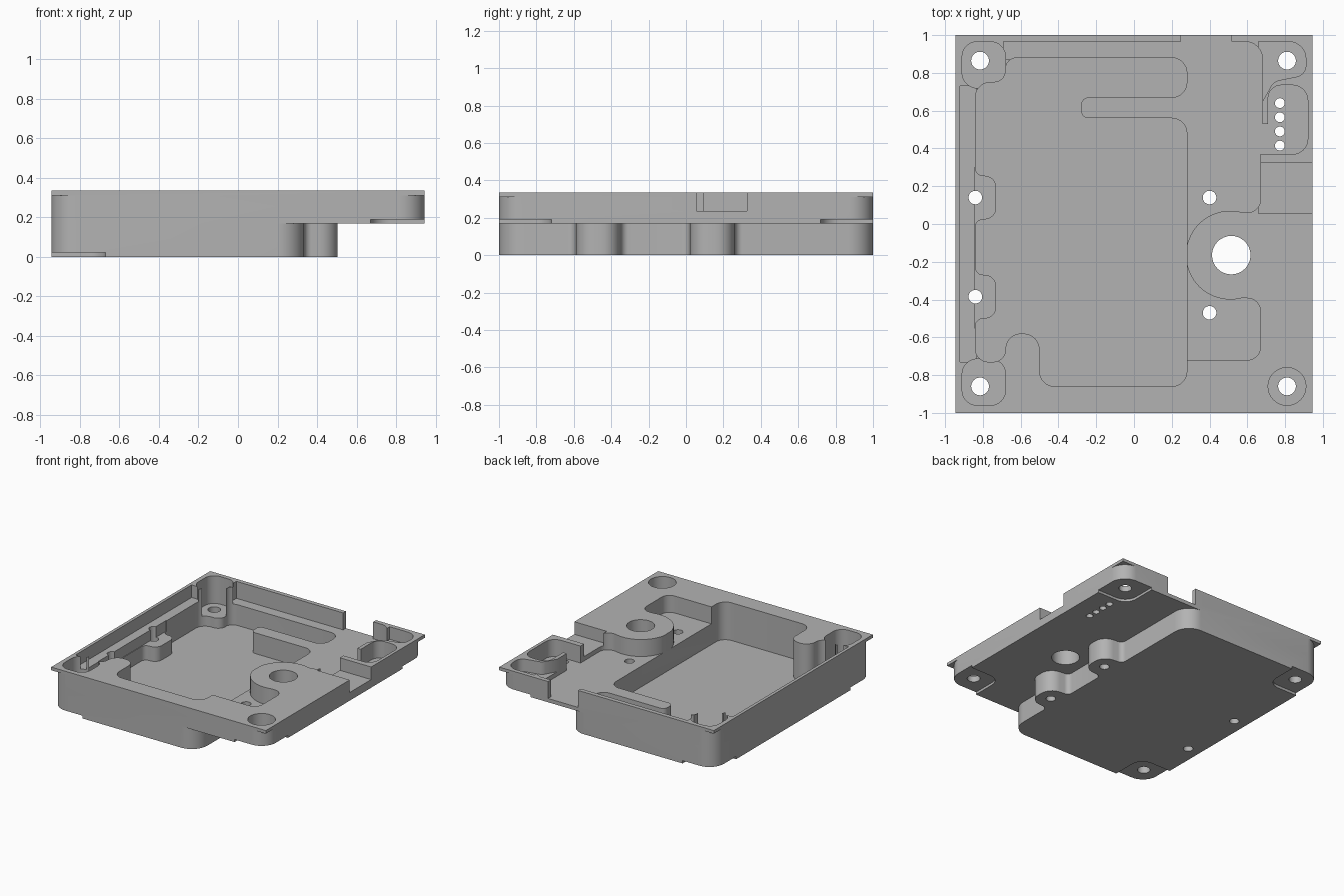
import bpy, bmesh, math
from mathutils import Vector

if "Cube" in bpy.data.objects:
    bpy.data.objects.remove(bpy.data.objects["Cube"])

TOP = 0.335          # rim height
SHELF = 0.20         # raised shelf height
STEP = 0.235         # shallow pocket height
FLOOR = 0.035        # deep pocket floor
HIGH = 0.5           # cutters end above the rim


def rounded(corners):
    """Outline from (x, y[, fillet radius]) corners."""
    pts, n = [], len(corners)
    for i, c in enumerate(corners):
        p = Vector(c[:2])
        if len(c) < 3:
            pts.append(p)
            continue
        a = (Vector(corners[i - 1][:2]) - p).normalized()
        b = (Vector(corners[(i + 1) % n][:2]) - p).normalized()
        half = a.angle(b) / 2
        r = c[2]
        mid = p + (a + b).normalized() * r / math.sin(half)
        s, e = p + a * r / math.tan(half) - mid, p + b * r / math.tan(half) - mid
        turn = s.angle(e)
        sign = 1 if s.x * e.y - s.y * e.x > 0 else -1
        start = math.atan2(s.y, s.x)
        for k in range(9):
            t = start + sign * turn * k / 8
            pts.append(mid + Vector((math.cos(t), math.sin(t))) * r)
    return pts


def rect(x0, y0, x1, y1, r=0):
    cs = [(x0, y0), (x1, y0), (x1, y1), (x0, y1)]
    return [c + (r,) for c in cs] if r else cs


def disc(x, y, r, n=40):
    return [(x + r * math.cos(math.tau * k / n), y + r * math.sin(math.tau * k / n))
            for k in range(n)]


def prism(name, corners, z0, z1):
    bm = bmesh.new()
    face = bm.faces.new([bm.verts.new((p.x, p.y, z0)) for p in rounded(corners)])
    up = bmesh.ops.extrude_face_region(bm, geom=[face])["geom"]
    bmesh.ops.translate(bm, vec=(0, 0, z1 - z0),
                        verts=[v for v in up if isinstance(v, bmesh.types.BMVert)])
    bmesh.ops.recalc_face_normals(bm, faces=bm.faces)
    mesh = bpy.data.meshes.new(name)
    bm.to_mesh(mesh)
    bm.free()
    ob = bpy.data.objects.new(name, mesh)
    bpy.context.collection.objects.link(ob)
    return ob


def combine(base, tool, op):
    mod = base.modifiers.new("shape", 'BOOLEAN')
    mod.operation, mod.solver, mod.object = op, 'EXACT', tool
    bpy.context.view_layer.objects.active = base
    bpy.ops.object.modifier_apply(modifier=mod.name)
    bpy.data.objects.remove(tool)


def cut(corners, z0, z1=HIGH):
    combine(housing, prism("cutter", corners, z0, z1), 'DIFFERENCE')


# Upper body, square lip and deep lower body with two screw bulges
housing = prism("housing", rect(-0.945, -1, 0.945, 1, 0.125), 0.17, 0.31)
combine(housing, prism("lip", rect(-0.945, -1, 0.945, 1), 0.31, TOP), 'UNION')
lower = [(-0.945, -1, 0.125), (0.335, -1, 0.135)]
for y in (-0.47, 0.14):
    lower += [(0.335, y - 0.125, 0.04), (0.505, y - 0.11, 0.1),
              (0.505, y + 0.11, 0.1), (0.335, y + 0.125, 0.04)]
lower += [(0.335, 1, 0.135), (-0.945, 1, 0.125)]
combine(housing, prism("lower_body", lower, 0, 0.17), 'UNION')

# Deep main pocket, leaving the finger, side bosses, corner bosses and post
deep = [(0.28, -0.86, 0.08), (0.28, 0.56, 0.08), (-0.28, 0.56, 0.04),
        (-0.28, 0.67, 0.04), (0.28, 0.67, 0.08), (0.28, 0.88, 0.08),
        (-0.68, 0.88, 0.06), (-0.68, 0.75, 0.06), (-0.84, 0.75, 0.08)]
for y in (0.14, -0.385):
    deep += [(-0.84, y + 0.12, 0.04), (-0.73, y + 0.11, 0.06),
             (-0.73, y - 0.11, 0.06), (-0.84, y - 0.12, 0.04)]
deep += [(-0.84, -0.73, 0.07), (-0.68, -0.73, 0.065), (-0.68, -0.58, 0.08),
         (-0.5, -0.58, 0.085), (-0.5, -0.86, 0.08)]
cut(deep, FLOOR)

# Left corner bosses, side bosses and left ledge
cut(rect(-0.91, 0.72, -0.68, 0.965, 0.08), 0.115)
cut(rect(-0.91, -0.96, -0.68, -0.715, 0.08), 0.115)
cut(rect(-0.845, -0.55, -0.70, 0.30), 0.15)
cut(rect(-0.92, -0.73, -0.835, 0.73), STEP)

# Back ledge and finger top
cut(rect(-0.69, 0.87, 0.30, 0.965), SHELF)
cut(rect(-0.32, 0.50, 0.30, 0.89), SHELF)

# Right shelf with the cable gap in the back wall, wrapped around the round boss
shelf = prism("shelf_cutter", [
    (0.27, -0.72), (0.67, -0.72, 0.07), (0.67, -0.393, 0.07), (0.5, -0.393),
    (0.5, 0.06), (0.67, 0.06, 0.07), (0.67, 0.5), (0.68, 0.5), (0.68, 0.965, 0.09),
    (0.515, 0.965), (0.515, 1.1), (0.25, 1.1), (0.25, 0.2), (0.27, 0.2)], SHELF, HIGH)
combine(shelf, prism("round_boss", disc(0.51, -0.165, 0.235, 64), 0.1, 0.6), 'DIFFERENCE')
combine(housing, shelf, 'DIFFERENCE')

# Side notch, connector pocket, back right corner pocket and screw counterbore
cut(rect(0.66, 0.055, 1.1, 0.325), STEP)
cut([(0.66, 0.37), (0.92, 0.37, 0.08), (0.92, 0.735, 0.08), (0.71, 0.735, 0.07),
     (0.71, 0.53), (0.66, 0.53)], SHELF)
cut([(0.66, 0.965), (0.91, 0.965, 0.09), (0.91, 0.79, 0.06), (0.74, 0.755, 0.06),
     (0.675, 0.64), (0.66, 0.64)], STEP)
cut(disc(0.81, -0.86, 0.1), STEP)

# Shallow recesses under the four corners
for sx, z in ((-1, 0.022), (1, 0.19)):
    for sy in (-1, 1):
        cut([(sx * 0.67, sy * 0.72, 0.1), (sx * 1.1, sy * 0.72),
             (sx * 1.1, sy * 1.1), (sx * 0.67, sy * 1.1)], -0.1, z)

# Through holes: corners, side bosses, bulges, large bore and connector pins
holes = [(x, y, 0.047) for x in (-0.815, 0.81) for y in (-0.86, 0.865)]
holes += [(-0.84, 0.14, 0.036), (-0.84, -0.385, 0.036)]
holes += [(0.4, 0.14, 0.036), (0.4, -0.47, 0.036), (0.515, -0.165, 0.102)]
holes += [(0.772, 0.415 + 0.075 * i, 0.026) for i in range(4)]
for x, y, r in holes:
    cut(disc(x, y, r, 32), -0.1)

# Plain grey finish
grey = bpy.data.materials.new("plain grey")
grey.diffuse_color = (0.45, 0.45, 0.45, 1)
grey.use_nodes = True
grey.node_tree.nodes["Principled BSDF"].inputs["Base Color"].default_value = grey.diffuse_color
housing.data.materials.clear()
housing.data.materials.append(grey)
for p in housing.data.polygons:
    p.material_index = 0
bpy.context.view_layer.objects.active = housing
housing.select_set(True)
bpy.ops.object.shade_smooth_by_angle(angle=math.radians(30))
